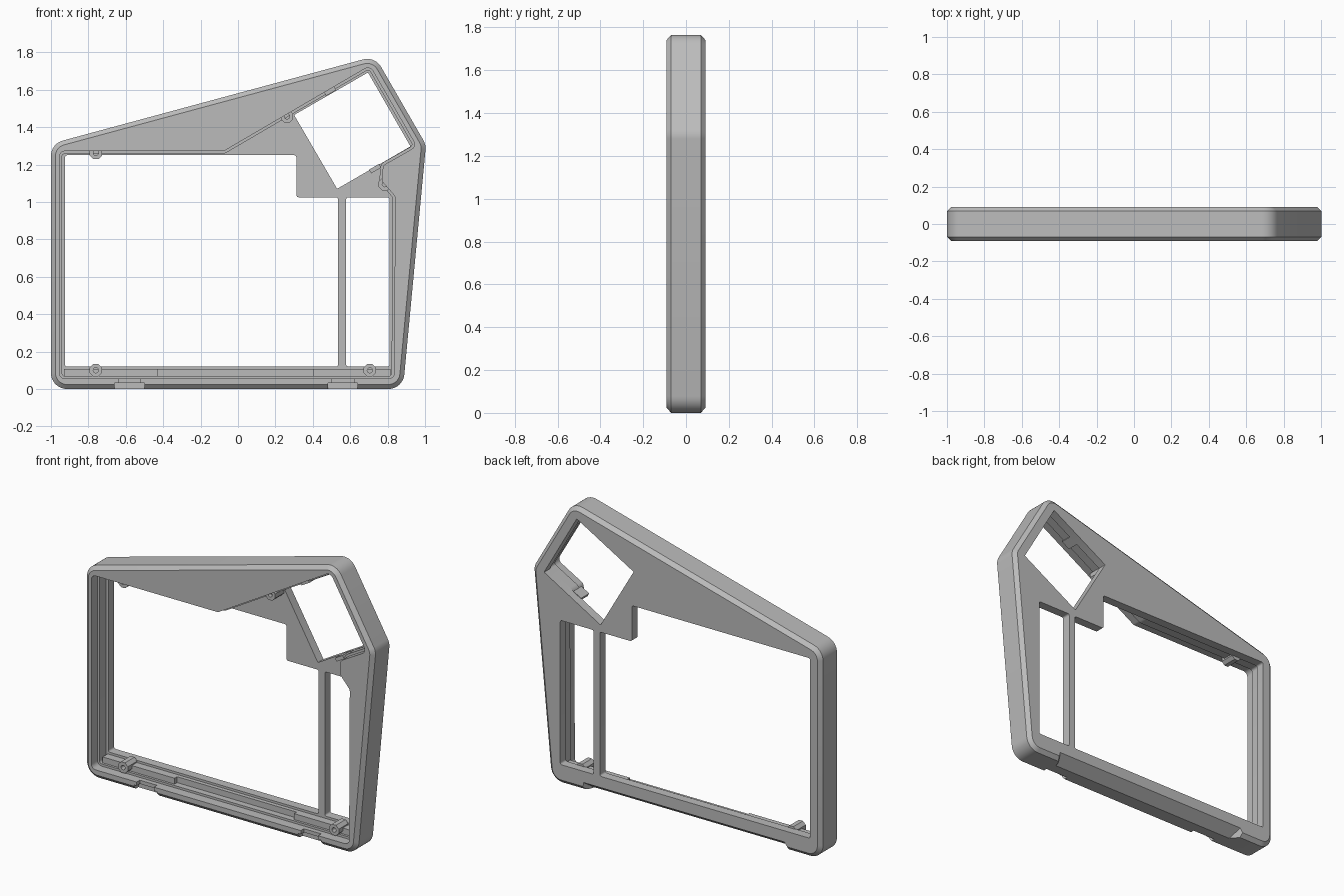
import bpy, bmesh, math
from mathutils import Vector

cube = bpy.data.objects.get("Cube")
if cube:
    bpy.data.objects.remove(cube)

grey = bpy.data.materials.new("plain grey")
grey.use_nodes = True
COLOUR = (0.5, 0.5, 0.5, 1)
grey.diffuse_color = COLOUR
grey.node_tree.nodes["Principled BSDF"].inputs["Base Color"].default_value = COLOUR

HALF = 0.091      # half depth of the frame
PLATE = 0.035     # inner face of the back plate


def rounded(points, radius, inset=0.0, steps=8):
    """Counter-clockwise outline moved inwards, with rounded corners."""
    pts = [Vector(p) for p in points]
    out = []
    for i, p in enumerate(pts):
        a = (p - pts[i - 1]).normalized()
        b = (pts[(i + 1) % len(pts)] - p).normalized()
        na, nb = Vector((-a.y, a.x)), Vector((-b.y, b.x))
        miter = (na + nb) / (1 + na.dot(nb))
        turn = a.x * b.y - a.y * b.x
        side = 1 if turn > 0 else -1
        r = max(radius - side * inset, 0.004)
        centre = p + miter * (inset + side * r)
        start = math.atan2(-na.y * side, -na.x * side)
        sweep = math.atan2(turn, a.dot(b))
        for k in range(steps + 1):
            t = start + sweep * k / steps
            out.append(centre + Vector((math.cos(t), math.sin(t))) * r)
    return out


def loft(name, rings):
    """Solid through matching outlines, each given as (y, outline)."""
    bm = bmesh.new()
    loops = [[bm.verts.new((p[0], y, p[1])) for p in ring] for y, ring in rings]
    for lo, hi in zip(loops, loops[1:]):
        for i in range(len(lo)):
            bm.faces.new((lo[i - 1], lo[i], hi[i], hi[i - 1]))
    bm.faces.new(loops[0])
    bm.faces.new(loops[-1])
    bmesh.ops.recalc_face_normals(bm, faces=bm.faces)
    mesh = bpy.data.meshes.new(name)
    bm.to_mesh(mesh)
    bm.free()
    mesh.materials.append(grey)
    obj = bpy.data.objects.new(name, mesh)
    bpy.context.collection.objects.link(obj)
    return obj


def prism(name, outline, y0, y1):
    return loft(name, [(y0, outline), (y1, outline)])


def box(name, x0, x1, z0, z1, y0, y1):
    return prism(name, [(x0, z0), (x1, z0), (x1, z1), (x0, z1)], y0, y1)


def disc(x, z, r, n, phase=0.0):
    return [(x + r * math.cos(phase + math.tau * i / n),
             z + r * math.sin(phase + math.tau * i / n)) for i in range(n)]


def cut(target, cutter):
    cutter.hide_render = True
    mod = target.modifiers.new("cut", "BOOLEAN")
    mod.operation, mod.solver, mod.object = "DIFFERENCE", "EXACT", cutter
    bpy.context.view_layer.objects.active = target
    bpy.ops.object.modifier_apply(modifier=mod.name)
    bpy.data.objects.remove(cutter)


# Outer body with chamfered front and back rims
OUTER = [(-1, 0), (0.882, 0), (1.005, 1.306), (0.732, 1.779), (-1, 1.311)]
rim = rounded(OUTER, 0.085, 0.024)
full = rounded(OUTER, 0.085)
frame = loft("frame", [(-HALF, rim), (-HALF + 0.022, full), (HALF - 0.022, full), (HALF, rim)])

# Front cavity, stepped inwards halfway down
CAVITY = [(-0.955, 0.055), (0.835, 0.055), (0.84, 1.03), (0.77, 1.11), (0.775, 1.195),
          (0.955, 1.297), (0.705, 1.728), (-0.075, 1.272), (-0.955, 1.272)]
cut(frame, prism("cavity", rounded(CAVITY, 0.03, 0, 4), -0.2, -0.03))
cut(frame, prism("cavity_step", rounded(CAVITY, 0.03, 0.014, 4), -0.1, PLATE))

# Window openings through the back plate
MAIN = [(-0.925, 0.12), (0.535, 0.12), (0.535, 1.025), (0.312, 1.025), (0.312, 1.25), (-0.925, 1.25)]
SIDE = [(0.578, 0.12), (0.81, 0.12), (0.81, 1.025), (0.578, 1.025)]
TILTED = [(0.53, 1.07), (0.922, 1.297), (0.695, 1.692), (0.3, 1.465)]
for shape, r in ((MAIN, 0.012), (SIDE, 0.012), (TILTED, 0.004)):
    cut(frame, prism("window", rounded(shape, r, 0, 4), 0, 0.2))

# Sloped relief under the back of the bottom rail
relief = loft("relief", [(0.02, [(-0.72, -0.05), (0.62, -0.05), (0.62, 0.0), (-0.72, 0.0)]),
                         (0.12, [(-0.84, -0.05), (0.74, -0.05), (0.66, 0.07), (-0.76, 0.07)])])
cut(frame, relief)

# Hinge notches in the front of the bottom rail
for x in (-0.58, 0.56):
    cut(frame, box("notch", x - 0.08, x + 0.08, -0.05, 0.032, -0.2, -0.045))
    cut(frame, box("slot", x - 0.06, x + 0.06, 0.02, 0.07, -0.2, -0.06))

parts = [frame]

# Ledge on the bottom rail, with a shallow long pocket
ledge = box("bottom_ledge", -0.93, 0.815, 0.05, 0.106, -0.015, PLATE + 0.005)
cut(ledge, box("pocket", -0.43, 0.4, 0.066, 0.2, -0.1, 0.01))
parts.append(ledge)

# Screw bosses with holes
for x, z in ((-0.76, 1.262), (0.262, 1.457), (0.785, 1.095), (-0.76, 0.1), (0.705, 0.1)):
    boss = prism("screw_boss", disc(x, z, 0.036, 8, math.pi / 8), -0.055, PLATE + 0.005)
    cut(boss, prism("hole", disc(x, z, 0.014, 16), -0.1, 0.0))
    parts.append(boss)

# Snap clips beside the tilted window
for x, z in ((0.492, 1.592), (0.733, 1.178)):
    ends = [Vector((x, z)) + Vector((math.cos(t), math.sin(t))) * 0.033
            for t in (math.radians(d) for d in (10, 50, 190, 230))]
    parts.append(prism("snap_clip", ends, -0.04, PLATE + 0.005))

# Smooth rounded corners, crisp edges elsewhere
bpy.ops.object.select_all(action="DESELECT")
for part in parts:
    part.select_set(True)
bpy.context.view_layer.objects.active = frame
bpy.ops.object.shade_smooth_by_angle(angle=math.radians(25))
